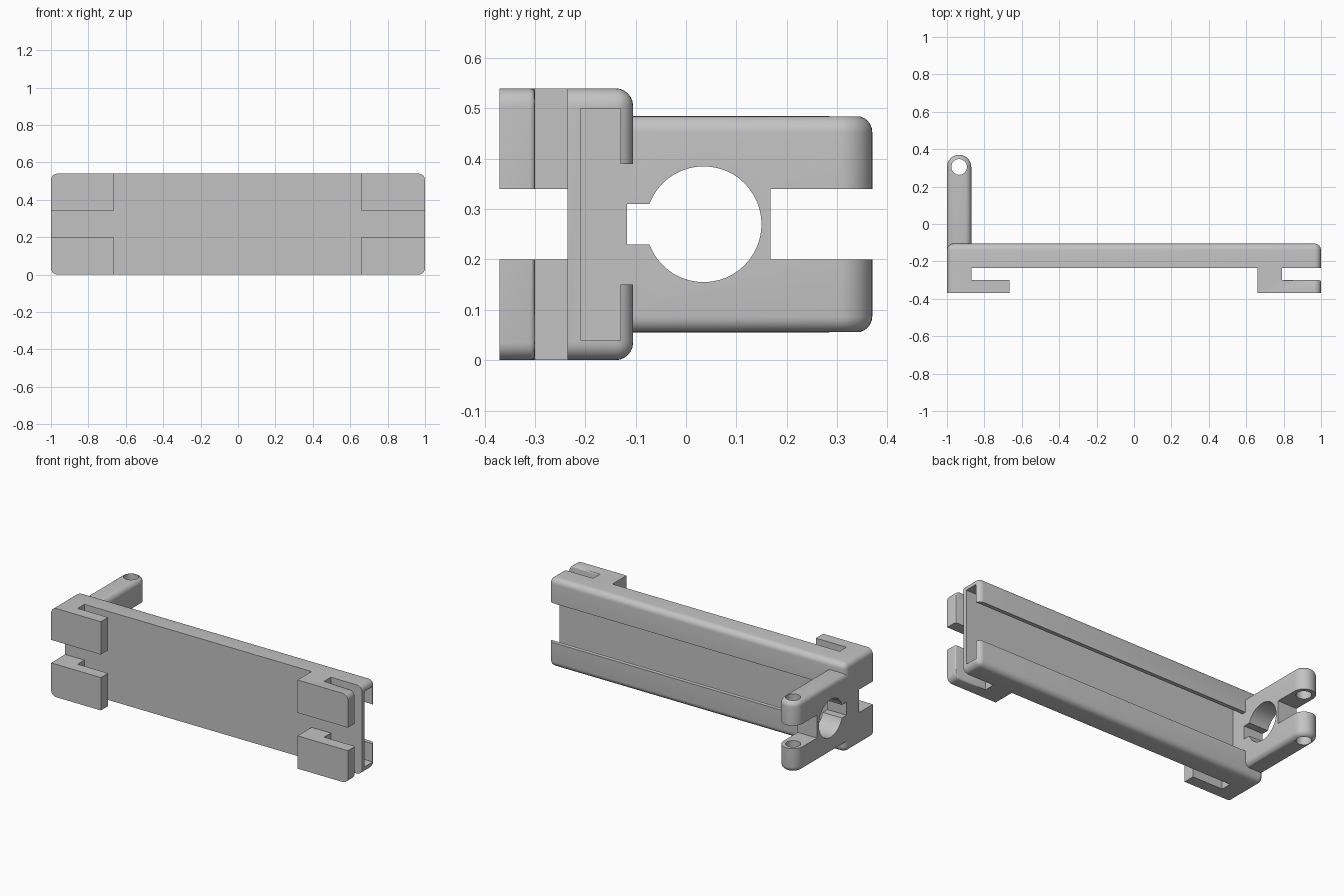
import bpy, bmesh, math
from mathutils import Vector

cube = bpy.data.objects.get("Cube")
if cube:
    bpy.data.objects.remove(cube, do_unlink=True)

grey = bpy.data.materials.new("light_grey")
grey.use_nodes = True
colour = (0.55, 0.55, 0.55, 1)
grey.diffuse_color = colour
bsdf = next(n for n in grey.node_tree.nodes if n.type == 'BSDF_PRINCIPLED')
bsdf.inputs["Base Color"].default_value = colour


def near(edge, axis, value):
    return all(abs(v.co[axis] - value) < 1e-4 for v in edge.verts)


def prism(points, depth):
    """Extrude a closed 3D outline along the depth vector."""
    bm = bmesh.new()
    face = bm.faces.new([bm.verts.new(p) for p in points])
    new = bmesh.ops.extrude_face_region(bm, geom=[face])["geom"]
    verts = [g for g in new if isinstance(g, bmesh.types.BMVert)]
    bmesh.ops.translate(bm, verts=verts, vec=Vector(depth))
    bmesh.ops.recalc_face_normals(bm, faces=bm.faces)
    return bm


def box(x, y, z):
    outline = [(x[0], y[0]), (x[1], y[0]), (x[1], y[1]), (x[0], y[1])]
    return prism([(a, b, z[0]) for a, b in outline], (0, 0, z[1] - z[0]))


def round_edges(bm, test, radius, segments=6):
    edges = [e for e in bm.edges if test(e)]
    bmesh.ops.bevel(bm, geom=edges, offset=radius, offset_type='OFFSET',
                    segments=segments, profile=0.5, affect='EDGES')


def make(name, bm):
    mesh = bpy.data.meshes.new(name)
    bm.to_mesh(mesh)
    bm.free()
    mesh.materials.append(grey)
    obj = bpy.data.objects.new(name, mesh)
    bpy.context.collection.objects.link(obj)
    return obj


def activate(obj):
    bpy.ops.object.select_all(action='DESELECT')
    obj.select_set(True)
    bpy.context.view_layer.objects.active = obj


def cut(obj, bm):
    cutter = make("cutter", bm)
    cutter.hide_render = True
    mod = obj.modifiers.new("cut", 'BOOLEAN')
    mod.operation = 'DIFFERENCE'
    mod.solver = 'EXACT'
    mod.object = cutter
    activate(obj)
    bpy.ops.object.modifier_apply(modifier=mod.name)
    bpy.data.objects.remove(cutter, do_unlink=True)


def circle(radius, steps):
    return [(radius * math.cos(math.tau * i / steps),
             radius * math.sin(math.tau * i / steps)) for i in range(steps)]


HEIGHT, FRONT, BACK, WALL, INNER = 0.54, -0.235, -0.105, -0.87, -0.30


def keyway():
    return box((-1.1, -0.8), (-0.117, 0.0), (0.23, 0.31))


# Long body: rounded corners and back rim, T-shaped channel open at one end
bm = box((-1, 1), (FRONT, BACK), (0, HEIGHT))
round_edges(bm, lambda e: near(e, 1, BACK)
            or abs(e.verts[0].co.y - e.verts[1].co.y) > 0.1, 0.035)
body = make("channel_body", bm)
cut(body, box((WALL, 1.1), (-0.21, -0.13), (0.04, 0.50)))
cut(body, box((WALL, 1.1), (-0.15, -0.05), (0.15, 0.39)))
cut(body, keyway())

# Forked arm with a round nose, shaft hole, keyway and pin hole
low, high, nose = 0.055, 0.485, Vector((-0.935, 0.305))
outline = [(-1, -0.15), (WALL, -0.15)]
outline += [(nose.x + 0.065 * math.cos(math.pi * i / 20),
             nose.y + 0.065 * math.sin(math.pi * i / 20)) for i in range(21)]
bm = prism([(x, y, low) for x, y in outline], (0, 0, high - low))
round_edges(bm, lambda e: near(e, 2, low) or near(e, 2, high), 0.032)
arm = make("forked_arm", bm)
cut(arm, box((-1.1, -0.8), (0.168, 0.45), (0.2, 0.34)))
cut(arm, prism([(-1.1, 0.035 + a, 0.27 + b) for a, b in circle(0.115, 48)],
               (0.3, 0, 0)))
cut(arm, keyway())
cut(arm, prism([(nose.x + a, nose.y + b, -0.1) for a, b in circle(0.042, 32)],
               (0, 0, 0.8)))

# Four L-shaped front hooks, all pointing the same way
parts = [body, arm]
for side, x0, end in (("right", -1.0, -1.0), ("left", 0.66, 1.0)):
    for level, z0, outer in (("lower", 0, 0), ("upper", 0.34, HEIGHT)):
        tip = x0 + 0.34 if side == "left" else x0 + 0.335
        stem = x0 + 0.13
        shape = [(x0, FRONT), (x0, -0.37), (tip, -0.37),
                 (tip, INNER), (stem, INNER), (stem, FRONT)]
        bm = prism([(x, y, z0) for x, y in shape], (0, 0, 0.2))
        round_edges(bm, lambda e: near(e, 0, end) and near(e, 2, outer), 0.035)
        if side == "left":
            inner_z = HEIGHT - 0.2 if outer else 0.2
            round_edges(bm, lambda e: near(e, 1, INNER)
                        and not near(e, 2, inner_z)
                        and not near(e, 0, stem), 0.01, 3)
        parts.append(make(f"{level}_{side}_hook", bm))

# Smooth the rounded edges, keep the corners crisp
for obj in parts:
    activate(obj)
    bpy.ops.object.shade_smooth_by_angle(angle=math.radians(30))
